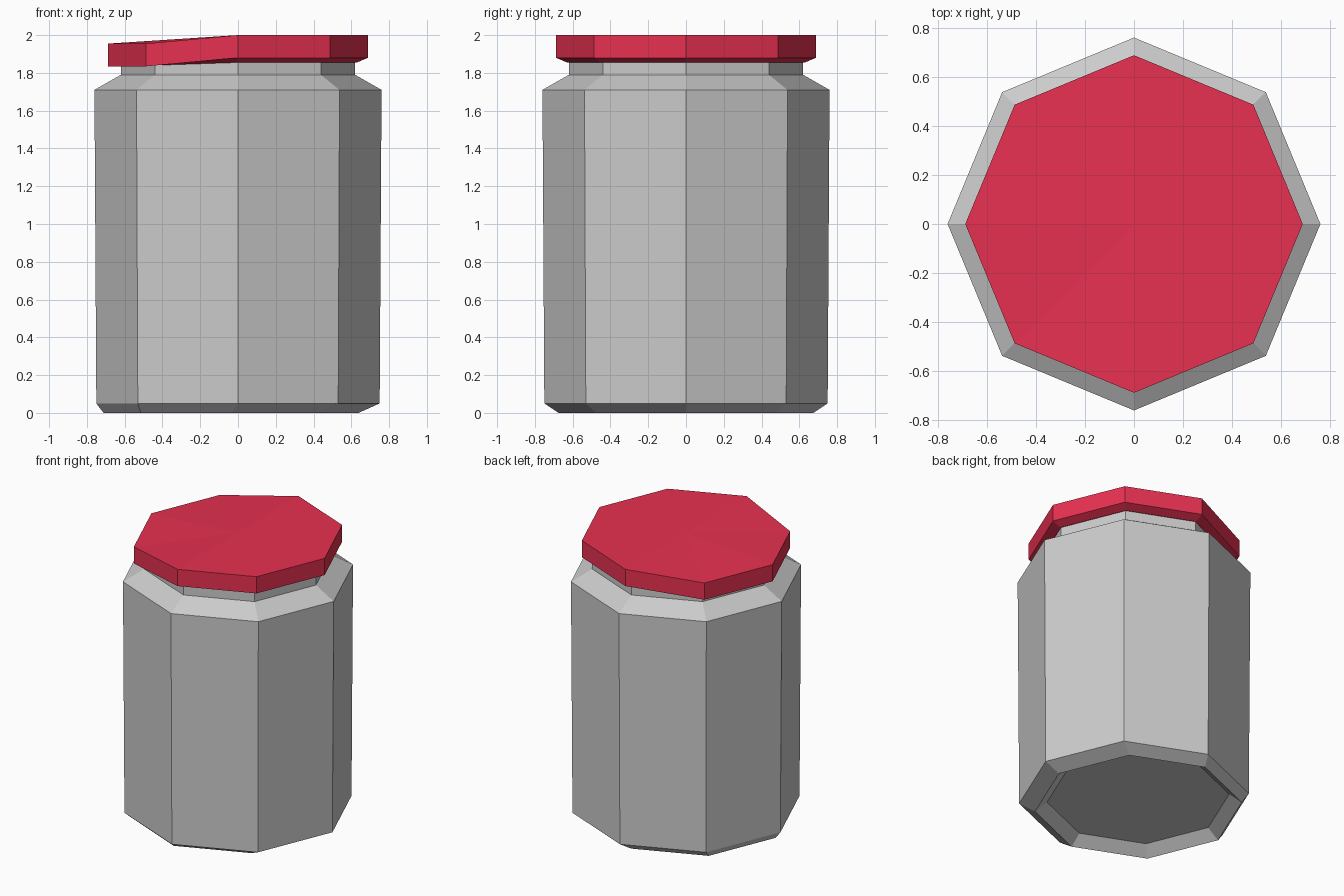
import bpy, bmesh
from math import cos, sin, tau

if "Cube" in bpy.data.objects:
    bpy.data.objects.remove(bpy.data.objects["Cube"])

SIDES = 8


def ring(bm, radius, z, shift_x=0.0, drop=0.0):
    """Octagon of vertices; drop lowers the three corners on the -x side."""
    verts = []
    for i in range(SIDES):
        a = tau * i / SIDES
        dz = drop if cos(a) < -0.1 else 0.0
        verts.append(bm.verts.new((radius * cos(a) + shift_x, radius * sin(a), z - dz)))
    return verts


def loft(name, profile, fan_top=None):
    """Skin a stack of octagon rings and close both ends."""
    bm = bmesh.new()
    rings = [ring(bm, *p) for p in profile]
    for lo, hi in zip(rings, rings[1:]):
        for i in range(SIDES):
            j = (i + 1) % SIDES
            bm.faces.new((lo[i], lo[j], hi[j], hi[i]))
    bm.faces.new(rings[0][::-1])
    if fan_top is None:
        bm.faces.new(rings[-1])
    else:
        centre = bm.verts.new((0, 0, fan_top))
        for i in range(SIDES):
            bm.faces.new((rings[-1][i], rings[-1][(i + 1) % SIDES], centre))
    bmesh.ops.recalc_face_normals(bm, faces=bm.faces[:])
    mesh = bpy.data.meshes.new(name)
    bm.to_mesh(mesh)
    bm.free()
    obj = bpy.data.objects.new(name, mesh)
    bpy.context.collection.objects.link(obj)
    return obj


# Jar: recessed base (slightly off-centre foot), body, shoulder and neck
loft("jar", [
    (0.595, 0.065, -0.035),
    (0.675, 0.0, -0.037),
    (0.75, 0.05),
    (0.76, 1.71),
    (0.62, 1.79),
    (0.62, 1.87),
])

# Lid: bent down on the left, with a sloping underside
lid = loft("lid", [
    (0.63, 1.855, 0, 0.015),
    (0.688, 1.88, 0, 0.045),
    (0.688, 2.0, 0, 0.045),
], fan_top=2.0)

red = bpy.data.materials.new("lid_red")
red.diffuse_color = (0.8, 0.03, 0.08, 1)
red.use_nodes = True
red.node_tree.nodes["Principled BSDF"].inputs["Base Color"].default_value = red.diffuse_color
lid.data.materials.append(red)
